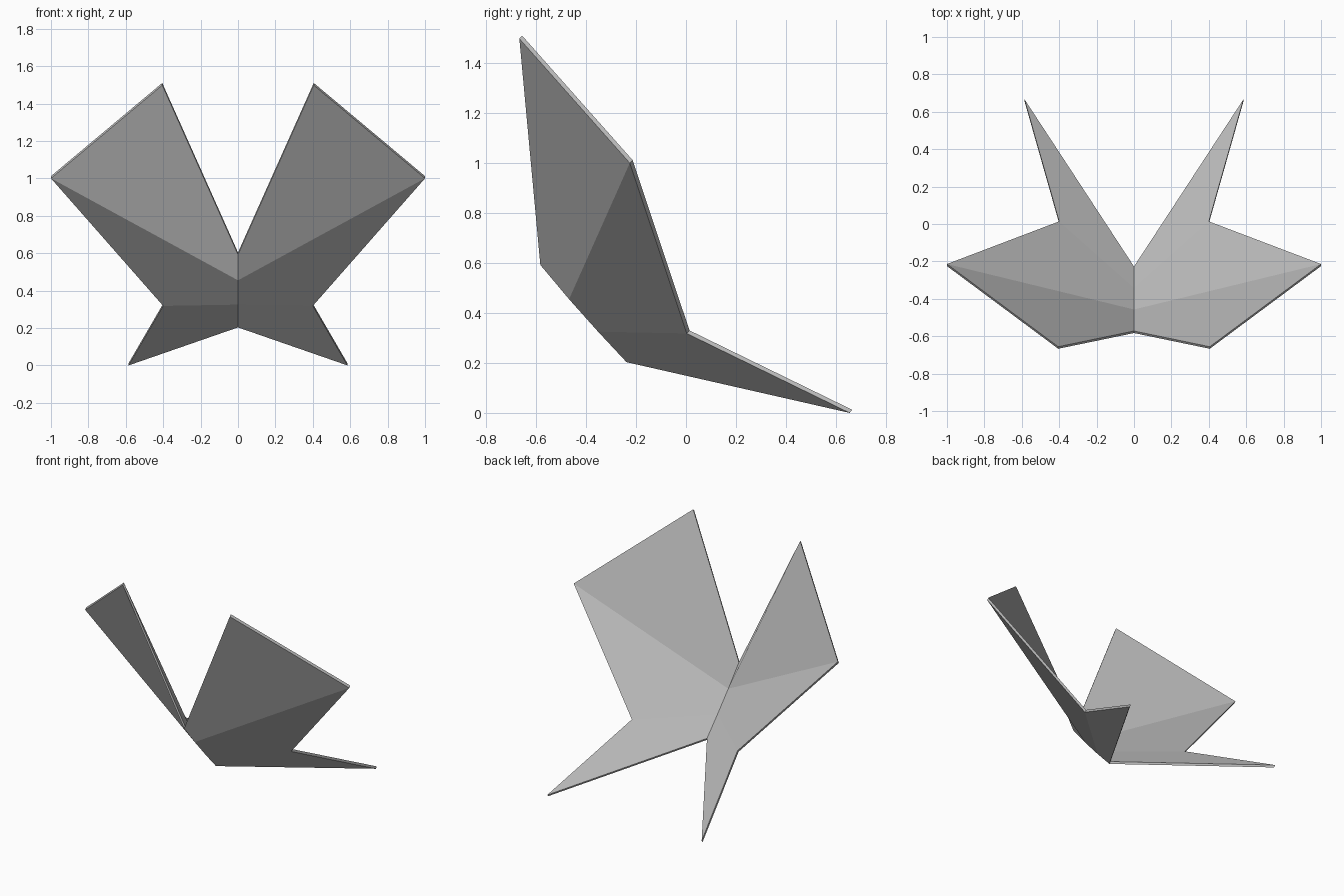
import bpy
import bmesh
from mathutils import Vector

cube = bpy.data.objects.get("Cube")
if cube:
    bpy.data.objects.remove(cube, do_unlink=True)

# Single grey material
grey = bpy.data.materials.new("plain_grey")
grey.use_nodes = True
grey.diffuse_color = (0.5, 0.5, 0.5, 1)
grey.node_tree.nodes["Principled BSDF"].inputs["Base Color"].default_value = (0.5, 0.5, 0.5, 1)

# Corners of one half of the folded sheet (front layer)
corners = {
    "top": (0, -0.583, 0.592),
    "apex": (0.405, -0.667, 1.498),
    "tip": (1, -0.225, 1.0),
    "elbow": (0.4, 0.003, 0.318),
    "tail": (0.585, 0.655, 0),
    "bottom": (0, -0.238, 0.203),
    "fold": (0, -0.468, 0.455),
    "hinge": (0, -0.352, 0.325),
}
panels = [
    ("apex", "top", "fold", "tip"),
    ("tip", "fold", "hinge", "elbow"),
    ("elbow", "hinge", "bottom", "tail"),
]
rim = ["top", "apex", "tip", "elbow", "tail", "bottom"]
thickness = Vector((0, 0.011, 0.012))

# Front and back layers, each panel starting at the corner its crease runs from
bm = bmesh.new()
front = {n: bm.verts.new(p) for n, p in corners.items()}
back = {n: bm.verts.new(Vector(p) + thickness) for n, p in corners.items()}
for a, b, c, d in panels:
    bm.faces.new([front[n] for n in (a, b, c, d)])
    bm.faces.new([back[n] for n in (a, d, c, b)])

# Thin walls around the rim
for a, b in zip(rim, rim[1:]):
    bm.faces.new((front[a], front[b], back[b], back[a]))

mesh = bpy.data.meshes.new("folded_wings")
bm.to_mesh(mesh)
bm.free()
mesh.materials.append(grey)
wings = bpy.data.objects.new("folded_wings", mesh)
bpy.context.collection.objects.link(wings)

# Mirror to the other side, joined along the centre crease
mirror = wings.modifiers.new("mirror", "MIRROR")
mirror.use_axis[0] = True
mirror.use_mirror_merge = True
mirror.merge_threshold = 0.0005
